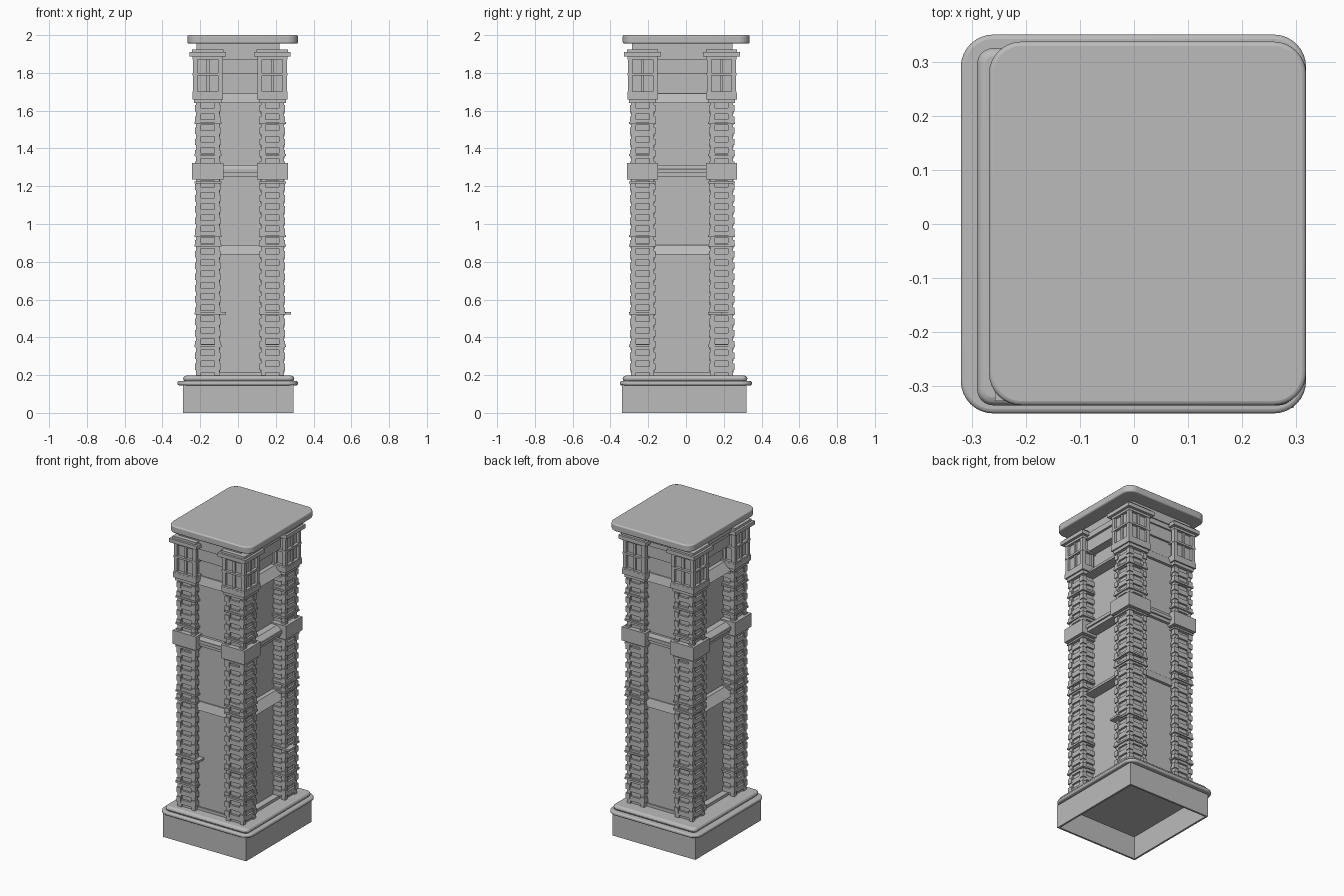
import bpy, bmesh, math
from mathutils import Matrix, Vector

if "Cube" in bpy.data.objects:
    bpy.data.objects.remove(bpy.data.objects["Cube"], do_unlink=True)

stone = bpy.data.materials.new("grey stone")
stone.use_nodes = True
GREY = (0.5, 0.5, 0.5, 1)
stone.diffuse_color = GREY
stone.node_tree.nodes["Principled BSDF"].inputs["Base Color"].default_value = GREY


def box(bm, x0, x1, y0, y1, z0, z1):
    size = Matrix.Diagonal((x1 - x0, y1 - y0, z1 - z0, 1))
    mid = Matrix.Translation(((x0 + x1) / 2, (y0 + y1) / 2, (z0 + z1) / 2))
    return bmesh.ops.create_cube(bm, size=1, matrix=mid @ size)["verts"]


def finish(bm, name):
    mesh = bpy.data.meshes.new(name)
    bm.to_mesh(mesh)
    bm.free()
    mesh.materials.append(stone)
    ob = bpy.data.objects.new(name, mesh)
    bpy.context.collection.objects.link(ob)
    return ob


def rounded_slab(name, x0, x1, y0, y1, z0, z1, radius, edge):
    """Slab with rounded plan corners and softened rims."""
    bm = bmesh.new()
    box(bm, x0, x1, y0, y1, z0, z1)
    upright = [e for e in bm.edges if abs(e.verts[0].co.z - e.verts[1].co.z) > 0.001]
    bmesh.ops.bevel(bm, geom=upright, offset=radius, segments=8, profile=0.5, affect='EDGES')
    ob = finish(bm, name)
    bev = ob.modifiers.new("soft rim", 'BEVEL')
    bev.width, bev.segments = edge, 3
    bev.limit_method, bev.angle_limit = 'ANGLE', math.radians(40)
    bpy.ops.object.select_all(action='DESELECT')
    bpy.context.view_layer.objects.active = ob
    ob.select_set(True)
    bpy.ops.object.shade_smooth_by_angle()
    return ob


# Hollow plinth, open underneath
bm = bmesh.new()
X0, X1, Y0, Y1, T = -0.29, 0.295, -0.34, 0.32, 0.012
box(bm, X0, X1, Y0, Y0 + T, 0, 0.15)
box(bm, X0, X1, Y1 - T, Y1, 0, 0.15)
box(bm, X0, X0 + T, Y0 + T, Y1 - T, 0, 0.15)
box(bm, X1 - T, X1, Y0 + T, Y1 - T, 0, 0.15)
finish(bm, "plinth")
rounded_slab("plinth_rim", -0.32, 0.318, -0.35, 0.35, 0.146, 0.168, 0.06, 0.008)
rounded_slab("plinth_step", -0.29, 0.298, -0.335, 0.325, 0.166, 0.197, 0.03, 0.015)

# Roof slab and the neck below it
rounded_slab("roof_slab", -0.268, 0.318, -0.335, 0.337, 1.955, 2.0, 0.06, 0.008)
bm = bmesh.new()
box(bm, -0.22, 0.22, -0.285, 0.245, 1.90, 1.957)
finish(bm, "roof_neck")

# Recessed walls
bm = bmesh.new()
box(bm, -0.14, 0.16, -0.255, 0.215, 0.19, 1.91)
finish(bm, "core_wall")

PX, PY = (-0.16, 0.182), (-0.23, 0.188)
W = 0.0675


def ledge(name, z0, z1, out_x, out_y, slope=0.0):
    """Four bars between the pillars; slope pulls the top edge inward."""
    bm = bmesh.new()
    bars = [
        (Vector((0, -1, 0)), (-0.11, 0.13, PY[0] - out_y, -0.2)),
        (Vector((0, 1, 0)), (-0.11, 0.13, 0.17, PY[1] + out_y)),
        (Vector((-1, 0, 0)), (PX[0] - out_x, -0.1, -0.18, 0.14)),
        (Vector((1, 0, 0)), (0.12, PX[1] + out_x, -0.18, 0.14)),
    ]
    for out, plan in bars:
        verts = box(bm, *plan, z0, z1)
        reach = max(v.co.dot(out) for v in verts)
        inset = slope if out.x else slope * 0.3
        for v in verts:
            if v.co.z > z1 - 0.001 and v.co.dot(out) > reach - 0.001:
                v.co -= out * inset
    finish(bm, name)


ledge("bottom_sill", 0.19, 0.215, 0.02, 0.035)
ledge("lower_ledge", 0.838, 0.89, 0.045, 0.045, 0.04)
ledge("middle_rail_bottom", 1.25, 1.27, 0.045, 0.045)
ledge("middle_rail_centre", 1.27, 1.29, 0.055, 0.055)
ledge("middle_rail_top", 1.29, 1.313, 0.05, 0.05, 0.03)
ledge("upper_ledge", 1.64, 1.692, 0.045, 0.045, 0.04)
ledge("upper_panel", 1.795, 1.87, 0.03, 0.04)
ledge("lintel", 1.87, 1.905, 0.045, 0.05)


def pillar(name, cx, cy, tab):
    def square(bm, half, z0, z1):
        box(bm, cx - half, cx + half, cy - half, cy + half, z0, z1)

    def corners(bm, half, wide, z0, z1):
        for sx in (-1, 1):
            for sy in (-1, 1):
                xs = sorted((cx + sx * half, cx + sx * (half - wide)))
                ys = sorted((cy + sy * half, cy + sy * (half - wide)))
                box(bm, *xs, *ys, z0, z1)

    # Shaft with corner strips
    bm = bmesh.new()
    square(bm, W - 0.016, 0.19, 1.66)
    corners(bm, W - 0.006, 0.026, 0.19, 1.66)
    finish(bm, name + "_shaft")

    # Stacked bricks on every face, with corner quoins between them
    bm = bmesh.new()
    step = 0.0595
    for i in range(24):
        z = 0.215 + i * step
        a, b = W - 0.004, 0.036
        box(bm, cx - a, cx + a, cy - b, cy + b, z, z + 0.03)
        box(bm, cx - b, cx + b, cy - a, cy + a, z, z + 0.03)
        corners(bm, W, 0.03, z + 0.012, z + 0.046)
    finish(bm, name + "_bricks")

    # Thin string courses and the middle band block
    bm = bmesh.new()
    for z in (0.35, 0.52, 0.88, 0.93, 1.215, 1.36, 1.53):
        square(bm, W + 0.004, z, z + 0.011)
    if tab:
        box(bm, cx - W, cx + W + 0.03, cy - W - 0.005, cy, 0.52, 0.533)
    square(bm, 0.0825, 1.235, 1.322)
    finish(bm, name + "_bands")

    # Capital: flared foot, open-panelled block and abacus
    bm = bmesh.new()
    square(bm, 0.072, 1.64, 1.66)
    square(bm, 0.081, 1.66, 1.692)
    square(bm, 0.062, 1.69, 1.89)
    corners(bm, 0.078, 0.024, 1.69, 1.89)
    for z, h in ((1.69, 0.012), (1.787, 0.013), (1.872, 0.015)):
        square(bm, 0.08, z, z + h)
    for a, b in ((0.072, 0.008), (0.008, 0.072)):
        box(bm, cx - a, cx + a, cy - b, cy + b, 1.69, 1.89)
    square(bm, 0.097, 1.886, 1.91)
    square(bm, 0.083, 1.91, 1.924)
    finish(bm, name + "_capital")


for sx, x in zip(("right", "left"), PX):
    for sy, y in zip(("front", "back"), PY):
        pillar(f"{sy}_{sx}_pillar", x, y, (sx, sy) in (("right", "front"), ("left", "back")))
